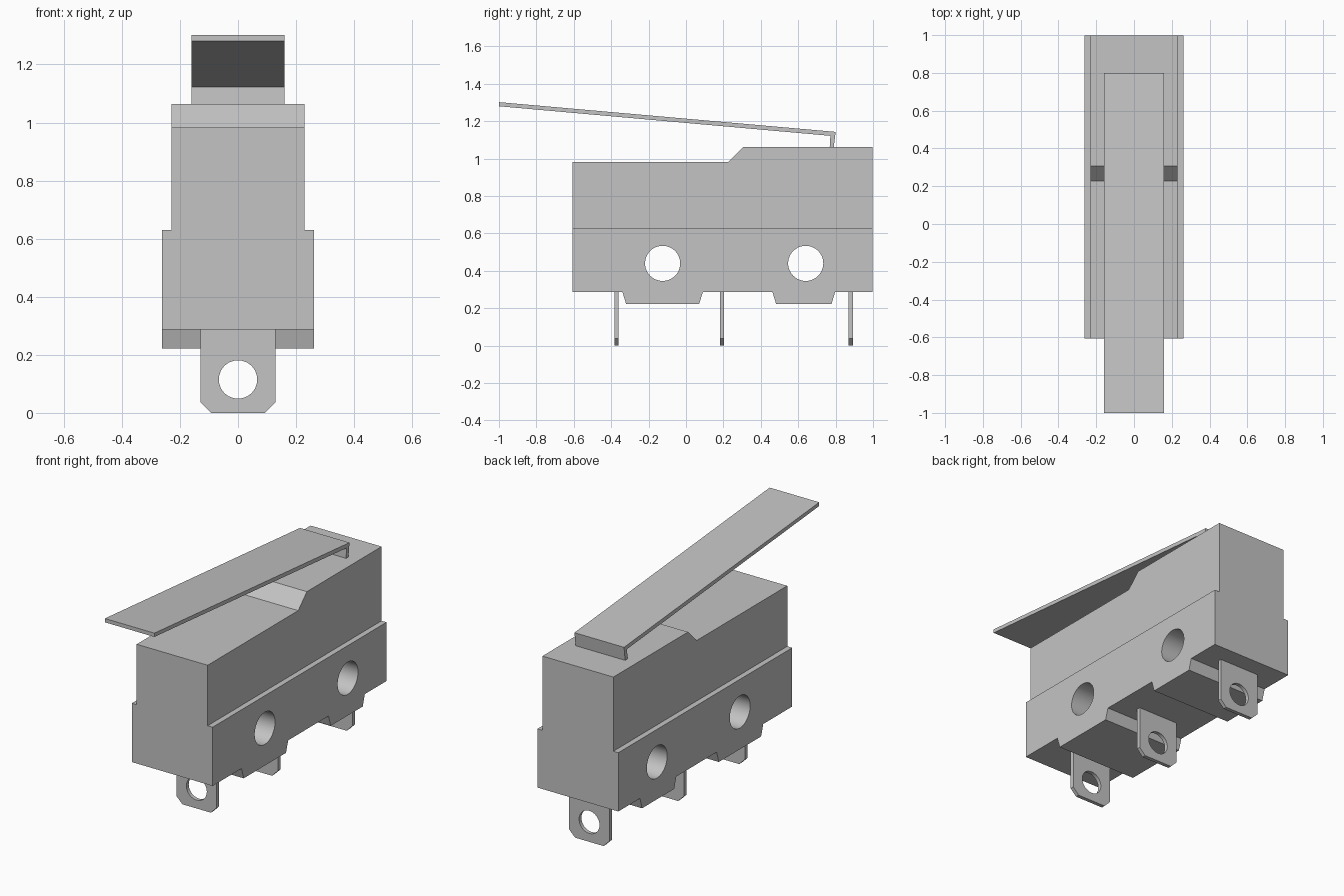
import bpy
import bmesh
from math import cos, sin, tau, radians
from mathutils import Matrix

cube = bpy.data.objects.get("Cube")
if cube:
    bpy.data.objects.remove(cube, do_unlink=True)

grey = bpy.data.materials.new("grey")
grey.use_nodes = True
colour = (0.55, 0.55, 0.55, 1)
grey.diffuse_color = colour
grey.node_tree.nodes["Principled BSDF"].inputs["Base Color"].default_value = colour

# Profile planes: side profiles use (y, z), front profiles use (x, z)
SIDE = Matrix(((0, 0, 1), (1, 0, 0), (0, 1, 0))).to_4x4()
FRONT = Matrix(((1, 0, 0), (0, 0, -1), (0, 1, 0))).to_4x4()


def circle(u, v, radius, sides=48):
    return [(u + radius * cos(tau * i / sides), v + radius * sin(tau * i / sides))
            for i in range(sides)]


def extrude(name, outlines, depth, plane, centre=(0, 0, 0)):
    """Extrude a filled outline, with any inner outlines as holes."""
    curve = bpy.data.curves.new(name + "_profile", "CURVE")
    curve.dimensions = "2D"
    curve.fill_mode = "BOTH"
    curve.extrude = depth / 2
    for points in outlines:
        spline = curve.splines.new("POLY")
        spline.points.add(len(points) - 1)
        for point, (u, v) in zip(spline.points, points):
            point.co = (u, v, 0, 1)
        spline.use_cyclic_u = True
    helper = bpy.data.objects.new(name + "_helper", curve)
    bpy.context.collection.objects.link(helper)
    bpy.context.view_layer.update()
    graph = bpy.context.evaluated_depsgraph_get()
    mesh = bpy.data.meshes.new_from_object(helper.evaluated_get(graph))
    bpy.data.objects.remove(helper, do_unlink=True)

    # Weld caps to walls and turn the profile into its plane
    bm = bmesh.new()
    bm.from_mesh(mesh)
    bmesh.ops.remove_doubles(bm, verts=bm.verts, dist=0.0005)
    bmesh.ops.transform(bm, matrix=Matrix.Translation(centre) @ plane, verts=bm.verts)
    bmesh.ops.recalc_face_normals(bm, faces=bm.faces)
    bm.to_mesh(mesh)
    bm.free()
    mesh.name = name
    mesh.materials.clear()
    mesh.materials.append(grey)
    obj = bpy.data.objects.new(name, mesh)
    bpy.context.collection.objects.link(obj)
    bpy.ops.object.select_all(action="DESELECT")
    obj.select_set(True)
    bpy.context.view_layer.objects.active = obj
    bpy.ops.object.shade_smooth_by_angle(angle=radians(30))
    return obj


FRONT_Y, BACK_Y = -0.607, 0.997

# Lower housing with two feet and two mounting holes
base = [(FRONT_Y, 0.63), (FRONT_Y, 0.287),
        (-0.34, 0.287), (-0.32, 0.222), (0.07, 0.222), (0.09, 0.287),
        (0.462, 0.287), (0.482, 0.222), (0.778, 0.222), (0.797, 0.287),
        (BACK_Y, 0.287), (BACK_Y, 0.63)]
holes = [circle(y, 0.44, 0.094) for y in (-0.125, 0.64)]
extrude("lower_housing", [base] + holes, 0.522, SIDE)

# Narrower upper housing with a raised back
cover = [(FRONT_Y, 0.58), (BACK_Y, 0.58), (BACK_Y, 1.063),
         (0.308, 1.063), (0.228, 0.983), (FRONT_Y, 0.983)]
extrude("upper_housing", [cover], 0.458, SIDE)

# Bent sheet lever
lever = [(-1.0, 1.302), (0.8, 1.143), (0.787, 1.04), (0.767, 1.04),
         (0.772, 1.122), (-1.0, 1.28)]
extrude("lever", [lever], 0.32, SIDE)

# Three solder terminals
tab = [(-0.13, 0.32), (-0.13, 0.038), (-0.092, 0), (0.092, 0),
       (0.13, 0.038), (0.13, 0.32)]
for name, y in (("front", -0.371), ("middle", 0.193), ("back", 0.881)):
    extrude(name + "_terminal", [tab, circle(0, 0.115, 0.066)], 0.022, FRONT, (0, y, 0))
